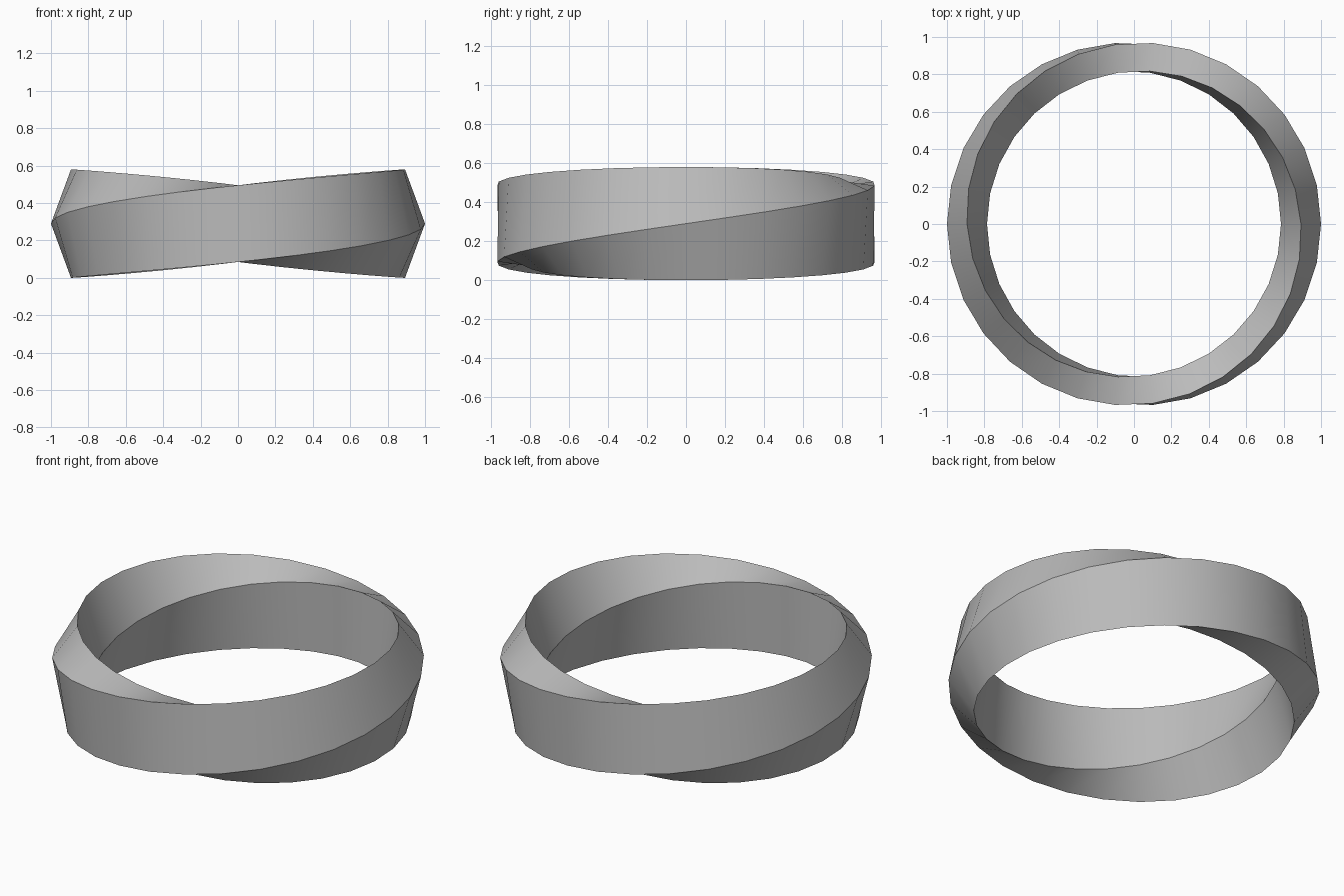
import bpy
import bmesh
from math import cos, sin, pi, tau, radians

cube = bpy.data.objects.get("Cube")
if cube:
    bpy.data.objects.remove(cube, do_unlink=True)

SEGMENTS = 30         # steps around the ring
RADIUS = 0.893        # centre line of the band
HALF_WIDTH = 0.107    # radial half diagonal of the section
HALF_HEIGHT = 0.29    # vertical half diagonal of the section

# Plain grey finish
grey = bpy.data.materials.new("plain grey")
grey.use_nodes = True
colour = (0.5, 0.5, 0.5, 1)
grey.diffuse_color = colour
grey.node_tree.nodes["Principled BSDF"].inputs["Base Color"].default_value = colour

# Four-sided section that makes half a twist on its way round the ring
bm = bmesh.new()
rings = []
for i in range(SEGMENTS):
    turn = tau * i / SEGMENTS
    ring = []
    for k in range(4):
        twist = turn / 2 + k * pi / 2
        r = RADIUS + HALF_WIDTH * cos(twist)
        z = HALF_HEIGHT * (1 + sin(twist))
        ring.append(bm.verts.new((r * cos(turn), r * sin(turn), z)))
    rings.append(ring)

# Skin the sections; the last one joins the first two corners further on
for i, ring in enumerate(rings):
    last = i == SEGMENTS - 1
    after = rings[0][2:] + rings[0][:2] if last else rings[i + 1]
    for k in range(4):
        n = (k + 1) % 4
        bm.faces.new((ring[k], after[k], after[n], ring[n]))
bmesh.ops.recalc_face_normals(bm, faces=bm.faces)

mesh = bpy.data.meshes.new("twisted_ring")
bm.to_mesh(mesh)
bm.free()
mesh.materials.append(grey)
band = bpy.data.objects.new("twisted_ring", mesh)
bpy.context.collection.objects.link(band)

# Smooth along the band, crisp at its corners
bpy.ops.object.select_all(action="DESELECT")
band.select_set(True)
bpy.context.view_layer.objects.active = band
bpy.ops.object.shade_smooth_by_angle(angle=radians(30))
